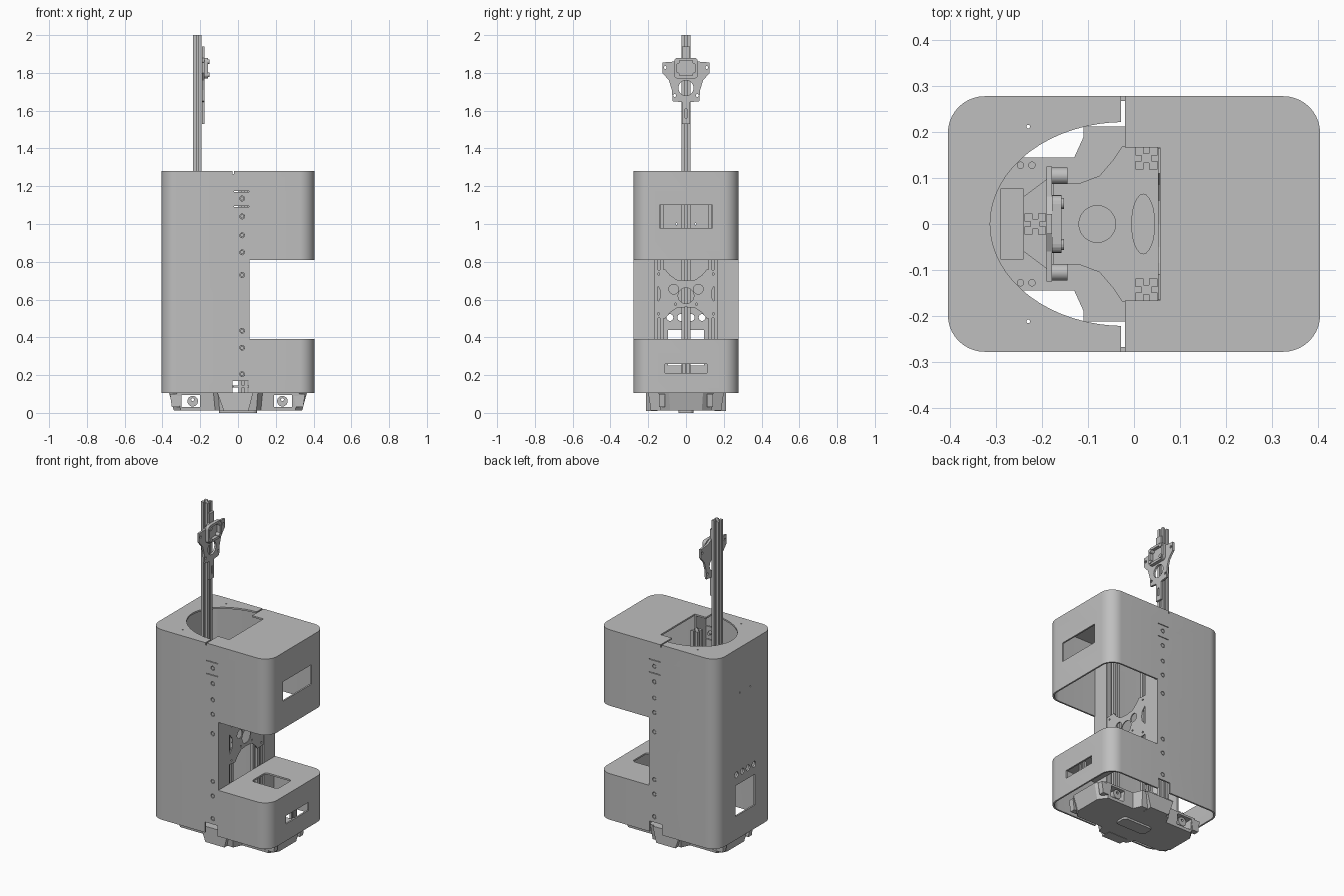
import bpy, bmesh
from math import sin, cos, pi, radians
from mathutils import Vector

cube = bpy.data.objects.get("Cube")
if cube:
    bpy.data.objects.remove(cube)

grey = bpy.data.materials.new("plain_grey")
grey.use_nodes = True
grey.diffuse_color = (0.52, 0.52, 0.52, 1)
grey.node_tree.nodes["Principled BSDF"].inputs["Base Color"].default_value = (0.52, 0.52, 0.52, 1)


def prism(name, pts, lo, hi, axis="z", taper=1.0):
    """Extrude a 2D outline along an axis; taper scales the low end."""
    def place(a, b, c):
        return {"x": (c, a, b), "y": (a, c, b), "z": (a, b, c)}[axis]
    bm = bmesh.new()
    low = [bm.verts.new(place(a * taper, b * taper, lo)) for a, b in pts]
    high = [bm.verts.new(place(a, b, hi)) for a, b in pts]
    bm.faces.new(low)
    bm.faces.new(high)
    n = len(pts)
    for i in range(n):
        j = (i + 1) % n
        bm.faces.new((low[i], low[j], high[j], high[i]))
    bmesh.ops.recalc_face_normals(bm, faces=bm.faces)
    mesh = bpy.data.meshes.new(name)
    bm.to_mesh(mesh)
    bm.free()
    mesh.materials.append(grey)
    ob = bpy.data.objects.new(name, mesh)
    bpy.context.collection.objects.link(ob)
    return ob


def rect(a0, a1, b0, b1):
    return [(a0, b0), (a1, b0), (a1, b1), (a0, b1)]


def box(name, x0, x1, y0, y1, z0, z1):
    return prism(name, rect(x0, x1, y0, y1), z0, z1)


def oval(a, b, ra, rb=None, n=24):
    rb = rb or ra
    return [(a + ra * cos(2 * pi * i / n), b + rb * sin(2 * pi * i / n)) for i in range(n)]


def rounded(hx, hy, r, n=10):
    pts = []
    for k, (sx, sy) in enumerate(((1, 1), (-1, 1), (-1, -1), (1, -1))):
        for i in range(n + 1):
            t = pi / 2 * (k + i / n)
            pts.append((sx * (hx - r) + r * cos(t), sy * (hy - r) + r * sin(t)))
    return pts


def mirrored(half):
    """Close an outline by mirroring across the first coordinate."""
    return half + [(-a, b) for a, b in reversed(half)]


def activate(ob):
    bpy.ops.object.select_all(action="DESELECT")
    ob.select_set(True)
    bpy.context.view_layer.objects.active = ob


def cut(ob, *cutters):
    activate(ob)
    for c in cutters:
        m = ob.modifiers.new("cut", "BOOLEAN")
        m.operation, m.solver, m.object = "DIFFERENCE", "EXACT", c
        bpy.ops.object.modifier_apply(modifier=m.name)
        bpy.data.objects.remove(c)


def smooth(ob):
    activate(ob)
    bpy.ops.object.shade_smooth_by_angle(angle=radians(30))


# Outer shell: hollow, open below, with a C-shaped gap on the right
shell = prism("outer_shell", rounded(0.405, 0.278, 0.08), 0.105, 1.28)
cut(shell,
    prism("c", rounded(0.395, 0.268, 0.07), 0.0, 1.27),
    box("c", 0.06, 0.5, -0.4, 0.4, 0.39, 0.81))
# Top opening: half ellipse joined to a rectangle
half_oval = [(-0.02 - 0.293 * sin(pi * i / 32), 0.222 * cos(pi * i / 32)) for i in range(33)]
opening = half_oval + [(-0.02, -0.167), (0.057, -0.167), (0.057, 0.167), (-0.02, 0.167)]
cut(shell, prism("c", opening, 1.2, 1.4))
# Side windows and round ports
cut(shell,
    box("c", 0.35, 0.5, -0.14, 0.14, 0.98, 1.10),
    box("c", 0.35, 0.5, -0.11, 0.11, 0.21, 0.26),
    box("c", -0.5, -0.35, -0.095, 0.095, 0.25, 0.44),
    *[prism("c", oval(y, 0.505, 0.018), -0.5, -0.35, "x") for y in (-0.085, -0.028, 0.028, 0.085)],
    *[prism("c", oval(y, 1.0, 0.005, n=10), -0.5, -0.35, "x") for y in (-0.05, 0.05)])
# Seam slits, bottom notches, grooves and screw holes on front and back
screws = (1.135, 1.04, 0.94, 0.85, 0.73, 0.435, 0.345, 0.205)
cut(shell, box("c", -0.03, 0.055, -0.4, 0.4, 0.05, 0.17),
    *[box("c", -0.02, 0.058, -0.4, 0.4, z, z + 0.004) for z in (1.09, 1.17)],
    *[prism("c", oval(0.022, z, 0.013, n=16), -0.4, 0.4, "y") for z in screws])
for s in (-1, 1):
    y0, y1 = sorted((s * 0.215, s * 0.3))
    cut(shell, box("c", -0.028, -0.02, y0, y1, 1.265, 1.3),
        prism("c", oval(-0.23, s * 0.212, 0.004, n=10), 1.2, 1.3))
    for z in screws:
        prism("shell_screw", oval(0.022, z, 0.010, n=12), *sorted((s * 0.25, s * 0.277)), "y")
smooth(shell)

# Shelf over the lower compartment, with a slot
shelf = prism("lower_shelf", rounded(0.404, 0.277, 0.08), 0.38, 0.39)
cut(shelf, box("c", -0.5, 0.058, -0.4, 0.4, 0.3, 0.5),
    prism("c", [(0.23 + a, b) for a, b in rounded(0.09, 0.07, 0.02, 4)], 0.3, 0.5))
smooth(shelf)
for y in (-0.02, 0, 0.02):
    box("slot_bar", 0.37, 0.385, y - 0.005, y + 0.005, 0.2, 0.27)

# Inner wall strips and slotted columns
side = [(-1, -1), (-0.25, -1), (-0.25, -0.45), (0.25, -0.45), (0.25, -1)]
profile = []
for k in range(4):
    c, s = round(cos(k * pi / 2)), round(sin(k * pi / 2))
    profile += [(a * c - b * s, a * s + b * c) for a, b in side]


def column(name, x, y, h, z0, z1):
    return prism(name, [(x + h * a, y + h * b) for a, b in profile], z0, z1)


for s in (-1, 1):
    y0, y1 = sorted((s * 0.167, s * 0.27))
    box("inner_wall", 0.05, 0.06, y0, y1, 0.175, 1.272)
    column("support_column", 0.027, s * 0.143, 0.024, 0.1, 1.2)
column("mast", -0.215, 0, 0.023, 0.1, 2.0)

# Scalloped mounting plate in the gap
upper = [(0, 0.70), (0.05, 0.705), (0.085, 0.73), (0.11, 0.76), (0.165, 0.755), (0.165, 0.69), (0.14, 0.66), (0.135, 0.63)]
half = upper + [(a, 1.26 - b) for a, b in reversed(upper[:-1])]
plate = prism("mounting_plate", half + [(-a, b) for a, b in reversed(half[1:-1])], 0.052, 0.058, "x")
cut(plate, prism("c", oval(0, 0.62, 0.042), 0, 0.1, "x"),
    *[prism("c", oval(s * 0.065, 0.655, 0.026), 0, 0.1, "x") for s in (-1, 1)],
    *[prism("c", oval(s * y, z, 0.006, n=10), 0, 0.1, "x")
      for s in (-1, 1) for y, z in ((0.145, 0.735), (0.145, 0.525), (0.055, 0.575))])

# Carriage at the top of the mast
carriage = prism("mast_carriage", mirrored([
    (0.022, 1.53), (0.022, 1.645), (0.07, 1.65), (0.075, 1.71), (0.09, 1.76),
    (0.125, 1.80), (0.125, 1.855), (0.06, 1.86), (0.022, 1.88), (0.022, 1.94)]), -0.19, -0.178, "x")
cut(carriage, prism("c", oval(0, 1.72, 0.04), -0.3, 0, "x"),
    box("c", -0.3, 0, -0.006, 0.006, 1.56, 1.61),
    *[prism("c", oval(s * y, z, 0.008, n=10), -0.3, 0, "x")
      for s in (-1, 1) for y, z in ((0.11, 1.828), (0.06, 1.68))])
ring = prism("carriage_frame", [(a, b + 1.825) for a, b in rounded(0.063, 0.055, 0.02, 4)], -0.178, -0.158, "x")
cut(ring, prism("c", [(a, b + 1.825) for a, b in rounded(0.048, 0.04, 0.015, 4)], -0.3, 0, "x"))
for s in (-1, 1):
    for z in (1.79, 1.86):
        prism("carriage_roller", oval(s * 0.045, z, 0.012, n=16), -0.178, -0.152, "x")

# Cross-shaped tapered base with wheel bays
quarter = [(0.365, 0.09), (0.325, 0.145), (0.13, 0.145), (0.105, 0.2)]
right = quarter + [(-a, b) for a, b in reversed(quarter)]
base = prism("base_body", right + [(a, -b) for a, b in reversed(right)], 0.012, 0.107, taper=0.93)
cut(base, *[box("c", a, b, -0.3, 0.3, 0.03, 0.095) for a, b in ((0.19, 0.285), (-0.3, -0.2))])
for x in (-0.24, 0.235):
    for s in (-1, 1):
        wheel = prism("base_wheel", oval(x, 0.062, 0.028), *sorted((s * 0.10, s * 0.135)), "y")
        cut(wheel, prism("c", oval(x, 0.07, 0.008, n=12), -0.2, 0.2, "y"))
        smooth(wheel)
for s in (-1, 1):
    y0, y1 = sorted((s * 0.15, s * 0.212))
    prism("side_foot", [(-0.11, 0.107), (0.08, 0.107), (0.055, 0.01), (-0.075, 0.01)], y0, y1, "y")
    for x in (-0.33, 0.325):
        prism("corner_pad", [(x - 0.03, 0.1), (x + 0.03, 0.1), (x + 0.02, 0.03), (x - 0.02, 0.03)],
              *sorted((s * 0.11, s * 0.143)), "y")
prism("bottom_skid", rounded(0.1, 0.04, 0.02, 4), 0.0, 0.014)

# Deck plate and mast foot above the base
deck = prism("deck_plate", [(b, a) for a, b in mirrored([
    (0.17, 0.057), (0.17, -0.025), (0.14, -0.045), (0.105, -0.075), (0.088, -0.12), (0.088, -0.175)])], 0.135, 0.145)
cut(deck, prism("c", oval(-0.08, 0, 0.04), 0, 0.3), prism("c", oval(0.02, 0, 0.025, 0.065), 0, 0.3))
box("mast_foot", -0.29, -0.24, -0.077, 0.077, 0.105, 0.14)
prism("mast_gusset", [(-0.24, -0.06), (-0.18, -0.105), (-0.18, 0.105), (-0.24, 0.06)], 0.105, 0.15)
for s in (-1, 1):
    for x in (-0.247, -0.222):
        prism("deck_bolt", oval(x, s * 0.128, 0.008, n=12), 0.105, 0.12)
    smooth(prism("drive_pulley", oval(s * 0.105, 0.17, 0.018), -0.18, -0.145, "x"))
